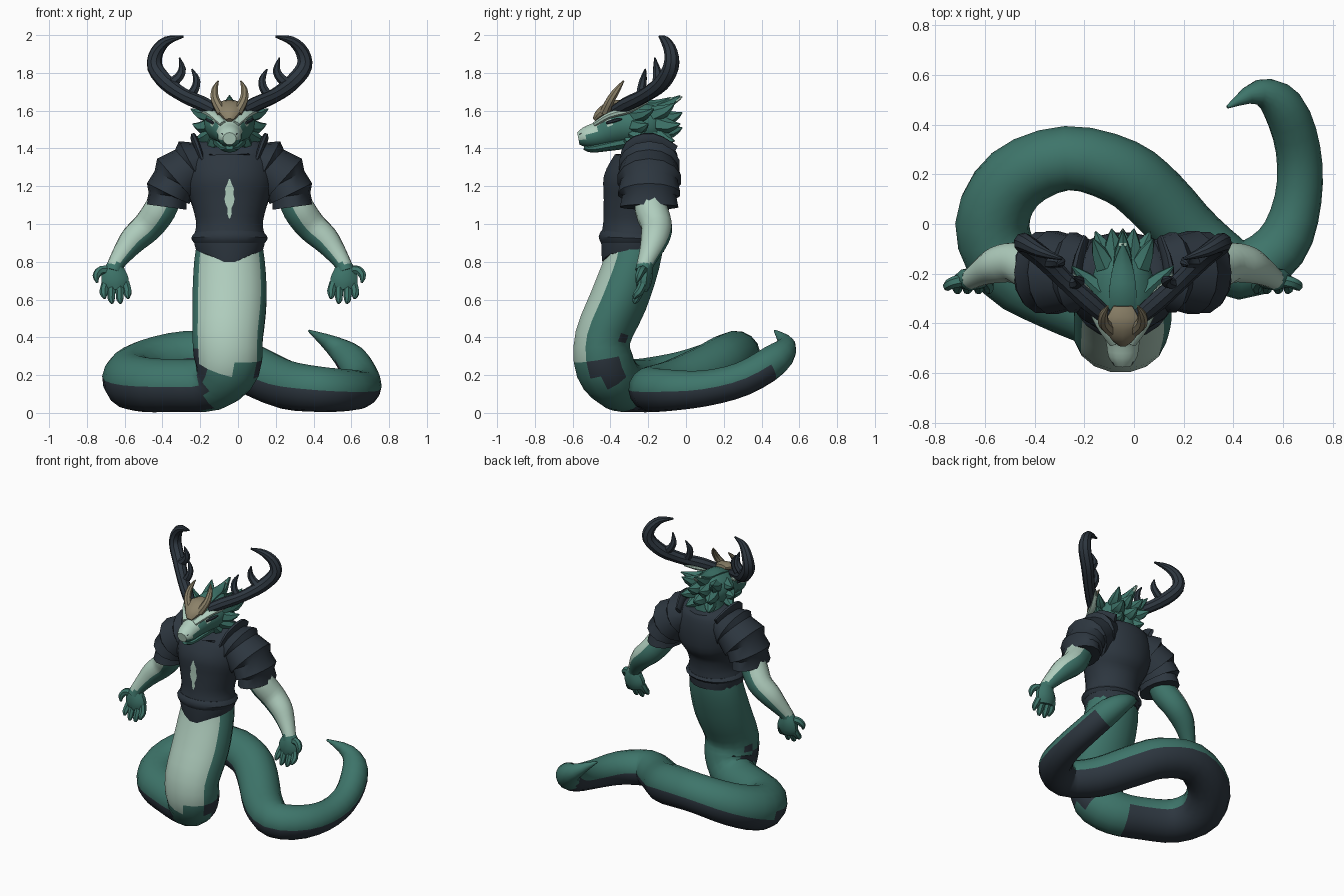
import bpy, bmesh, math
from mathutils import Vector
from mathutils.bvhtree import BVHTree

if "Cube" in bpy.data.objects:
    bpy.data.objects.remove(bpy.data.objects["Cube"])

CX = -0.045  # centre line of the upper body


def material(name, rgb):
    m = bpy.data.materials.new(name)
    m.use_nodes = True
    m.diffuse_color = (*rgb, 1)
    m.node_tree.nodes["Principled BSDF"].inputs["Base Color"].default_value = (*rgb, 1)
    return m


GREEN = material("teal green", (.048, .178, .145))
DARK = material("slate armour", (.026, .037, .05))
LIGHT = material("pale mint", (.43, .61, .51))
TAN = material("tan horn", (.26, .22, .14))
parts = []


def finish(name, bm, mats, rule=None):
    """Turn a bmesh into a coloured object; rule(centre, normal) picks the slot."""
    bmesh.ops.recalc_face_normals(bm, faces=bm.faces)
    bm.normal_update()
    for f in bm.faces:
        f.smooth = True
        if rule:
            f.material_index = rule(f.calc_center_median(), f.normal)
    me = bpy.data.meshes.new(name)
    bm.to_mesh(me)
    bm.free()
    ob = bpy.data.objects.new(name, me)
    for m in mats:
        me.materials.append(m)
    bpy.context.collection.objects.link(ob)
    parts.append(ob)
    return ob


def spline(pts, steps):
    """Catmull-Rom through positions and radii together."""
    if steps == 1:
        return pts
    out = []
    for i in range(len(pts) - 1):
        a, b, c, d = (pts[max(0, min(len(pts) - 1, i + k))] for k in (-1, 0, 1, 2))
        for s in range(steps):
            t = s / steps
            out.append([(2 * q + (r - p) * t + (2 * p - 5 * q + 4 * r - w) * t * t
                         + (3 * q - p - 3 * r + w) * t ** 3) / 2
                        for p, q, r, w in zip(a, b, c, d)])
    return out + [pts[-1]]


def tube(name, pts, mats, rule=None, sides=12, steps=3, ref=(1, 0, 0), flip=1, off=CX, tweak=None):
    """Loft elliptic rings along (x, y, z, radius[, second radius])."""
    pts = [(*p, p[3]) if len(p) == 4 else p for p in pts]
    pts = spline([(off + flip * p[0], *p[1:]) for p in pts], steps)
    pos = [Vector(p[:3]) for p in pts]
    bm = bmesh.new()
    rings, side, last = [], Vector(ref), None
    for i, p in enumerate(pts):
        tan = (pos[min(i + 1, len(pos) - 1)] - pos[max(i - 1, 0)]).normalized()
        if last:
            side = last.rotation_difference(tan) @ side
        side = (side - tan * side.dot(tan)).normalized()
        last = tan
        up = tan.cross(side)
        ring = []
        for k in range(sides):
            a = math.tau * (k + .5) / sides
            ring.append(bm.verts.new(pos[i] + side * math.cos(a) * max(p[3], .002)
                                     + up * math.sin(a) * max(p[4], .002)))
        rings.append(ring)
    for a, b in zip(rings, rings[1:]):
        for k in range(sides):
            n = (k + 1) % sides
            bm.faces.new((a[k], a[n], b[n], b[k]))
    bm.faces.new(rings[0])
    bm.faces.new(rings[-1])
    if tweak:
        for v in bm.verts:
            tweak(v.co)
    return finish(name, bm, mats, rule)


def pair(name, pts, mats, rule=None, **kw):
    """The same part on the left and on the right."""
    for flip, word in ((1, "left_"), (-1, "right_")):
        r = rule and (lambda c, n, f=flip: rule(c, Vector((n.x * f, n.y, n.z))))
        tube(word + name, pts, mats, r, flip=flip, **kw)


# Serpent body: trunk, coil and tail in one loft
def body_rule(c, n):
    if c.z > .23 and c.y < -.38 and abs(c.x - CX) < .18 and n.y < -.55:
        return 1
    trunk = abs(c.x - CX) < .12 and c.y < -.2
    tip = c.y > .46 and c.x > .3
    return 2 if n.z < -.08 and c.z < .4 and not trunk and not tip else 0


tube("serpent_body", [
    (-.045, -.26, .95, .165, .15), (-.045, -.285, .8, .19, .15), (-.045, -.355, .6, .2, .155),
    (-.055, -.44, .4, .19, .15), (-.06, -.43, .25, .18, .16), (-.14, -.36, .155, .145),
    (-.32, -.285, .145, .14), (-.5, -.18, .15, .145), (-.57, 0, .18, .15), (-.48, .18, .25, .14),
    (-.27, .265, .305, .13), (-.05, .21, .28, .135), (.09, .1, .22, .135), (.25, -.07, .15, .13),
    (.43, -.185, .125, .12), (.59, -.09, .12, .11), (.66, .1, .13, .095), (.66, .3, .18, .09),
    (.6, .47, .28, .085), (.5, .53, .36, .05), (.375, .47, .435, .006)],
    [GREEN, LIGHT, DARK], body_rule, sides=16, off=0)


# Cuirass with pointed hem and open collar
def torso_tweak(co):
    front = max(0, (-.3 - co.y) / .14)
    centre = max(0, 1 - abs(co.x - CX) / .15)
    if co.z < .89:
        co.z -= .06 * front * centre
    if co.z > 1.38 and co.y < -.18:
        co.z -= .07 * centre


torso = tube("cuirass", [
    (0, -.28, .85, .175, .165), (0, -.28, .92, .192, .172), (0, -.275, 1, .178, .165),
    (0, -.265, 1.1, .2, .175), (0, -.24, 1.2, .235, .205), (0, -.205, 1.32, .24, .18),
    (0, -.18, 1.41, .19, .14), (0, -.17, 1.44, .13, .115)],
    [DARK], sides=20, tweak=torso_tweak)
tube("waist_rim", [(0, -.28, .9, .19, .17), (0, -.28, .925, .205, .185), (0, -.278, .95, .187, .172)],
     [DARK], sides=20, steps=2)

# Chest mark laid on the cuirass
tree = BVHTree.FromPolygons([v.co for v in torso.data.vertices],
                            [p.vertices[:] for p in torso.data.polygons])
bm = bmesh.new()
prev = None
for i, w in enumerate((.003, .012, .01, .022, .027, .02, .024, .012, .003)):
    row = []
    for s in (-1, 0, 1):
        hit = tree.ray_cast(Vector((CX + s * w, -2, 1.03 + .026 * i)), Vector((0, 1, 0)))[0]
        row.append(bm.verts.new(hit - Vector((0, .005, 0))))
    if prev:
        for k in (0, 1):
            bm.faces.new((prev[k], prev[k + 1], row[k + 1], row[k]))
    prev = row
finish("chest_mark", bm, [LIGHT])

# Layered shoulder guards
guard = [(.12, 1.345, .125, .09), (.2, 1.31, .165, .145), (.205, 1.3, .15, .125),
         (.285, 1.235, .172, .148), (.29, 1.225, .152, .12), (.325, 1.16, .168, .125),
         (.327, 1.15, .145, .102), (.335, 1.09, .158, .108)]
pair("shoulder_guard", [(x, -.195, z, a, b) for x, z, a, b in guard],
     [DARK], sides=14, steps=1, ref=(0, 1, 0))
pair("shoulder_ridge", [(.13, -.33, 1.3, .012, .03), (.17, -.29, 1.41, .018, .04),
                        (.185, -.18, 1.445, .02, .04), (.15, -.06, 1.39, .012, .03)], [DARK], sides=8)

# Arms, pale on the outer side
pair("arm", [(.32, -.19, 1.18, .08), (.365, -.185, 1.08, .088), (.43, -.155, .99, .083),
             (.505, -.165, .92, .075), (.56, -.19, .85, .058), (.6, -.215, .79, .045),
             (.615, -.225, .75, .045)],
     [GREEN, LIGHT], lambda c, n: int(n.dot(Vector((.8, -.4, .4))) > -.05 and c.z > .79))

# Hands with curled fingers
pair("palm", [(.605, -.215, .79, .042, .038), (.61, -.22, .74, .068, .045),
              (.605, -.225, .69, .075, .042), (.6, -.23, .65, .055, .03)], [GREEN], sides=10)
for i, (x, z) in enumerate(((.54, .61), (.58, .585), (.625, .585), (.665, .61))):
    pair("finger_%d" % (i + 1), [(.605 + (x - .605) * .8, -.225, .69, .024),
                                (x, -.245, .645, .023), (x, -.265, z + .015, .019),
                                (x - .004, -.275, z - .005, .007)], [GREEN], sides=7, steps=2)
pair("thumb", [(.63, -.225, .75, .028), (.68, -.235, .755, .024), (.705, -.25, .725, .02),
               (.7, -.262, .69, .006)], [GREEN], sides=7)

# Neck and head
tube("neck", [(0, -.2, 1.32, .125, .12), (0, -.195, 1.42, .105, .1), (0, -.2, 1.54, .1, .1)],
     [GREEN, LIGHT], lambda c, n: int(n.y < -.35 or c.z < 1.36))
tube("head", [(0, -.12, 1.53, .07, .07), (0, -.18, 1.53, .115, .11), (0, -.29, 1.525, .135, .11),
              (0, -.38, 1.505, .105, .095), (0, -.46, 1.475, .072, .07),
              (0, -.53, 1.46, .06, .055), (0, -.57, 1.452, .035, .033)],
     [GREEN, LIGHT], lambda c, n: int(c.y < -.4 and n.z > .3 or c.y < -.53 and c.z > 1.45), sides=14)
tube("lower_jaw", [(0, -.3, 1.44, .095, .04), (0, -.42, 1.415, .065, .03),
                   (0, -.5, 1.4, .045, .022), (0, -.54, 1.405, .02, .012)], [GREEN], sides=10)
pair("brow_stripe", [(.035, -.48, 1.53, .02, .014), (.085, -.4, 1.578, .026, .018),
                     (.13, -.3, 1.605, .026, .02), (.2, -.2, 1.645, .004)], [LIGHT], sides=8)
pair("nostril", [(.03, -.56, 1.472, .009), (.035, -.55, 1.478, .009)], [DARK], sides=6, steps=1)
pair("eye", [(.088, -.42, 1.535, .008), (.115, -.37, 1.55, .01), (.125, -.34, 1.555, .004)],
     [DARK], sides=6)


# Mane of cheek and neck spikes: root, tip, thickness
def spike(name, root, tip, r, mat=GREEN):
    a, b = Vector(root), Vector(tip)
    mid = a.lerp(b, .55) - Vector((0, 0, .012))
    pts = [(*a, r), (*mid, r * .7), (*b, .003)]
    (pair if b.x else tube)(name, pts, [mat], sides=6, steps=2)


for i, (root, tip, r) in enumerate((
        ((.09, -.27, 1.57), (.205, -.17, 1.61), .04), ((.1, -.27, 1.52), (.195, -.2, 1.53), .045),
        ((.09, -.27, 1.48), (.18, -.2, 1.455), .045), ((.07, -.3, 1.45), (.125, -.24, 1.39), .04),
        ((.07, -.17, 1.58), (.12, -.06, 1.64), .045), ((.06, -.15, 1.53), (.11, -.03, 1.53), .05),
        ((.05, -.15, 1.48), (.09, -.06, 1.44), .045), ((.03, -.14, 1.56), (.045, -.02, 1.59), .05),
        ((0, -.2, 1.59), (0, -.03, 1.68), .05), ((0, -.13, 1.5), (0, -.02, 1.51), .05))):
    spike("mane_spike_%d" % (i + 1), root, tip, r)
tube("crown_ridge", [(0, -.4, 1.58, .05, .02), (0, -.28, 1.625, .06, .03), (0, -.16, 1.63, .04, .03),
                     (0, -.08, 1.67, .004)], [GREEN], sides=8)
spike("mane_tip", (0, -.09, 1.655), (0, -.02, 1.675), .018, LIGHT)

# Forehead crest with two prongs
tube("forehead_crest", [(0, -.485, 1.55, .02, .012), (0, -.45, 1.585, .055, .03),
                        (0, -.39, 1.625, .07, .03), (0, -.33, 1.64, .04, .015)], [TAN], sides=10)
pair("crest_prong", [(.04, -.43, 1.59, .028), (.075, -.4, 1.655, .024),
                     (.078, -.365, 1.71, .018), (.06, -.33, 1.758, .004)], [TAN], sides=8)

# Antlers
pair("antler_beam", [(.07, -.37, 1.6, .034), (.14, -.31, 1.635, .04), (.24, -.22, 1.68, .038),
                     (.33, -.13, 1.745, .043), (.395, -.08, 1.83, .042), (.385, -.08, 1.91, .036),
                     (.33, -.11, 1.97, .025), (.245, -.14, 1.992, .006)], [DARK], sides=9)
pair("antler_inner_tine", [(.215, -.24, 1.67, .026), (.18, -.235, 1.72, .023),
                           (.175, -.225, 1.77, .018), (.2, -.215, 1.82, .004)], [DARK], sides=7)
pair("antler_outer_tine", [(.32, -.15, 1.735, .03), (.27, -.15, 1.775, .026),
                           (.25, -.155, 1.82, .02), (.265, -.165, 1.88, .004)], [DARK], sides=7)

# Shading
for ob in parts:
    ob.select_set(True)
bpy.context.view_layer.objects.active = parts[0]
bpy.ops.object.shade_smooth_by_angle(angle=math.radians(38))
